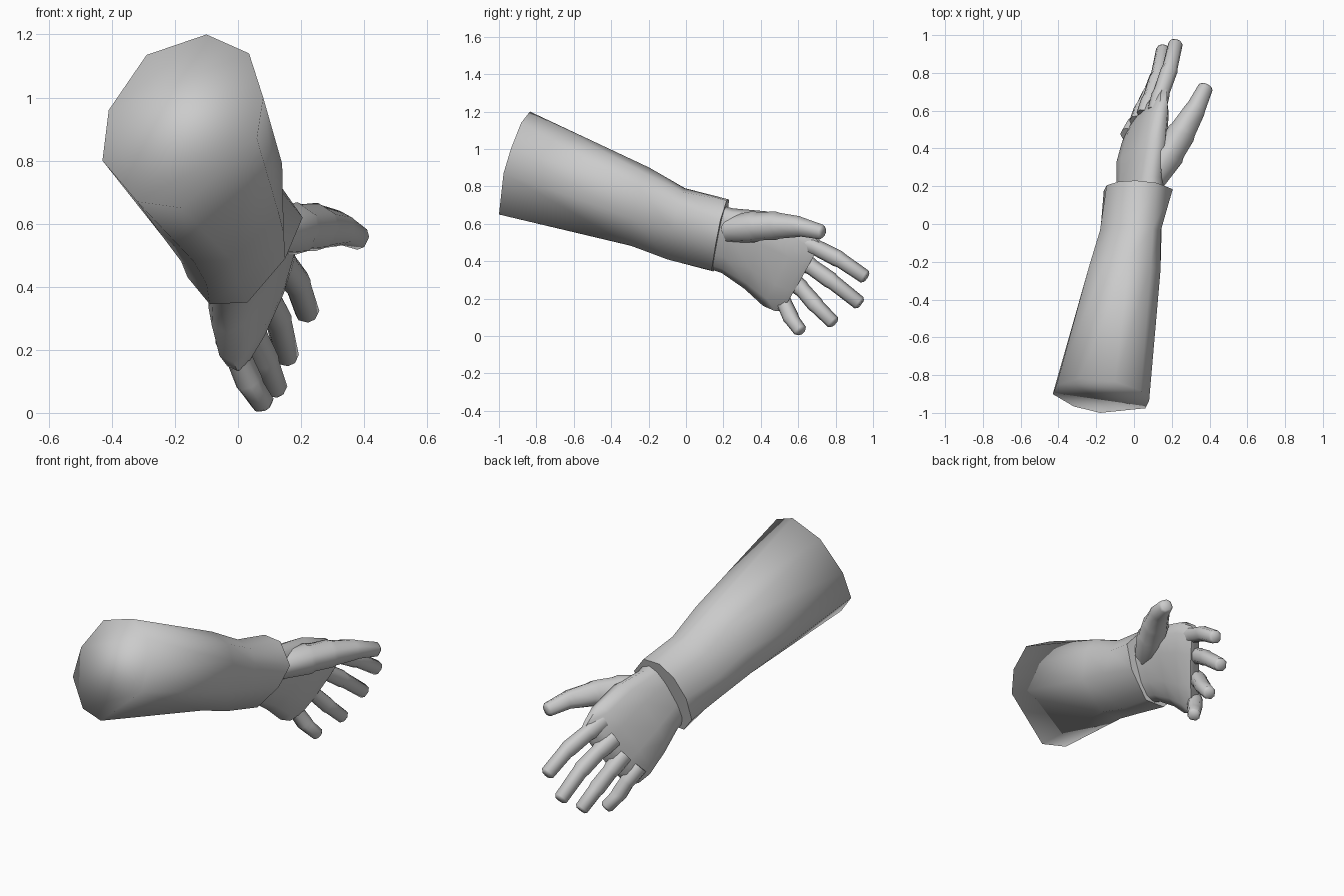
import bpy, bmesh, math
from mathutils import Vector as V

if "Cube" in bpy.data.objects:
    bpy.data.objects.remove(bpy.data.objects["Cube"])

grey = bpy.data.materials.new("light_grey")
grey.diffuse_color = (0.6, 0.6, 0.6, 1)
grey.use_nodes = True
grey.node_tree.nodes["Principled BSDF"].inputs["Base Color"].default_value = grey.diffuse_color


def loft(name, rings, angle=60, cap_end=True):
    """Skin a list of equal-sized point rings, closing the ends."""
    bm = bmesh.new()
    loops = [[bm.verts.new(p) for p in r] for r in rings]
    n = len(loops[0])
    for a, b in zip(loops, loops[1:]):
        for i in range(n):
            j = (i + 1) % n
            bm.faces.new((a[i], a[j], b[j], b[i]))
    bm.faces.new(loops[0][::-1])
    if cap_end:
        bm.faces.new(loops[-1])
    bmesh.ops.recalc_face_normals(bm, faces=bm.faces)
    me = bpy.data.meshes.new(name)
    bm.to_mesh(me)
    bm.free()
    me.materials.append(grey)
    for p in me.polygons:
        p.use_smooth = True
    if angle < 180:
        me.set_sharp_from_angle(angle=math.radians(angle))
    ob = bpy.data.objects.new(name, me)
    bpy.context.collection.objects.link(ob)
    return ob


def tilted(points, y0, z0, kz, kx):
    """Ring of x, z points lying on a leaning plane."""
    return [V((x, y0 + kz * (z - z0) + kx * x, z)) for x, z in points]


def oval(c, u, v, n=8, power=0.8):
    """Rounded-box ring around c with half axes u and v."""
    c, u, v = V(c), V(u), V(v)
    out = []
    for i in range(n):
        t = 2 * math.pi * (i + 0.5) / n
        a, b = math.cos(t), math.sin(t)
        a = math.copysign(abs(a) ** power, a)
        b = math.copysign(abs(b) ** power, b)
        out.append(c + u * a + v * b)
    return out


PALM_N = V((0.9, 0.0, -0.43)).normalized()


def digit(name, path, radii):
    """Finger: joints with small knuckle ridges and a blunt tip."""
    pts = [V(p) for p in path]
    rings = []
    for i, (p, r) in enumerate(zip(pts, radii)):
        d = (pts[min(i + 1, len(pts) - 1)] - pts[max(i - 1, 0)]).normalized()
        u = (PALM_N - d * PALM_N.dot(d)).normalized()
        v = d.cross(u)
        rings.append(oval(p, u * r, v * r))
        if 0 < i < len(pts) - 1:      # step in just after the knuckle
            q = p + d * 0.025
            rings.append(oval(q, u * r * 0.9, v * r * 0.9))
        if i == len(pts) - 1:         # rounded end
            rings.append(oval(p + d * 0.012, u * r * 0.7, v * r * 0.7))
    return loft(name, rings)


# Sleeve: upper end, middle, narrow wrist, flared mouth
upper = tilted([(-.10, 1.2), (.035, 1.14), (.08, 1.0), (.06, .87), (-.18, .65),
                (-.32, .67), (-.43, .80), (-.41, .96), (-.29, 1.135)],
               -1.036, .65, .33, -.2)
middle = tilted([(-.03, .9), (.09, .87), (.14, .79), (.13, .63), (-.02, .485),
                 (-.14, .48), (-.24, .56), (-.235, .7), (-.15, .84)],
                -.25, .7, .25, -.15)
narrow = tilted([(0, .79), (.10, .77), (.14, .70), (.145, .57), (0, .41),
                 (-.10, .41), (-.18, .48), (-.18, .6), (-.11, .72)],
                -.1, .41, .25, -.1)
mouth = tilted([(.01, .73), (.12, .725), (.205, .62), (.15, .49), (.03, .35),
                (-.09, .345), (-.16, .43), (-.145, .56), (-.08, .67)],
               .14, .35, .24, -.1)
loft("sleeve", [upper, middle, narrow, mouth], 180, cap_end=False)

# Flat closing of the sleeve mouth
mid = sum(mouth, V()) / len(mouth)
back = [mid + (p - mid) * 0.95 - V((0, 0.02, 0)) for p in mouth]
loft("cuff_mouth", [back, mouth], 30)

# Palm, from wrist to knuckles
loft("palm", [
    oval((.03, .15, .53), (.085, .02, .165), PALM_N * .085, 12),
    oval((.03, .22, .51), (.085, .03, .165), PALM_N * .085, 12),
    oval((.04, .37, .46), (.10, .06, .20), PALM_N * .085, 12),
    oval((.06, .51, .38), (.10, .10, .215), PALM_N * .07, 12),
    oval((.07, .585, .335), (.09, .11, .20), PALM_N * .052, 12),
    oval((.078, .615, .32), (.085, .105, .185), PALM_N * .035, 12),
])

# Four fingers
fingers = {
    "index_finger": ([(.12, .60, .51), (.14, .68, .48), (.185, .81, .415), (.22, .955, .318)], .046),
    "middle_finger": ([(.06, .58, .42), (.085, .655, .38), (.125, .77, .30), (.155, .925, .178)], .046),
    "ring_finger": ([(.02, .54, .32), (.045, .61, .26), (.085, .69, .17), (.12, .785, .075)], .045),
    "little_finger": ([(-.03, .47, .24), (.0, .52, .18), (.035, .56, .10), (.08, .61, .03)], .044),
}
for name, (path, r) in fingers.items():
    digit(name, path, [r, r, r * 0.95, r * 0.8])

# Thumb with its fleshy base
digit("thumb", [(.09, .23, .57), (.185, .37, .585), (.25, .48, .59),
                (.32, .60, .585), (.38, .725, .556)],
      [.07, .08, .073, .054, .038])
